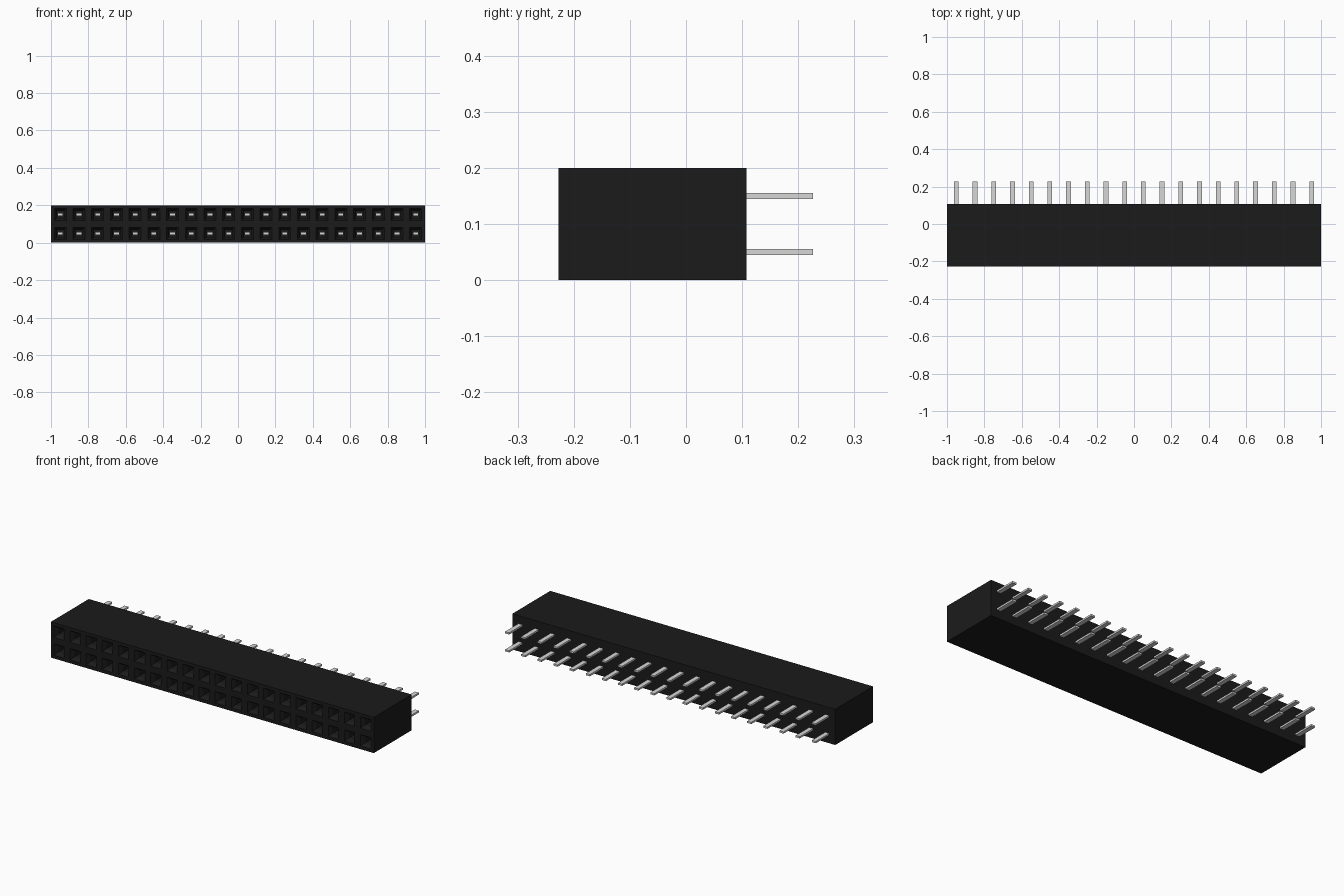
import bpy
import bmesh
from mathutils import Matrix, Vector

cube = bpy.data.objects.get("Cube")
if cube:
    bpy.data.objects.remove(cube, do_unlink=True)

COLS, ROWS, PITCH = 20, 2, 0.1
FRONT, BACK, PIN_END = -0.227, 0.108, 0.226
SOCKET_FLOOR = -0.02


def make_material(name, color):
    mat = bpy.data.materials.new(name)
    mat.use_nodes = True
    mat.diffuse_color = (*color, 1)
    mat.node_tree.nodes["Principled BSDF"].inputs["Base Color"].default_value = (*color, 1)
    return mat


def make_object(name, bm, mat):
    bm.normal_update()
    mesh = bpy.data.meshes.new(name)
    bm.to_mesh(mesh)
    bm.free()
    mesh.materials.append(mat)
    obj = bpy.data.objects.new(name, mesh)
    bpy.context.collection.objects.link(obj)
    return obj


black = make_material("black plastic", (0.011, 0.011, 0.011))
metal = make_material("pin metal", (0.68, 0.68, 0.68))

# Housing: front face divided into one cell per socket
bm = bmesh.new()
place = (Matrix.Translation((0, FRONT, ROWS * PITCH / 2))
         @ Matrix.Rotation(1.5707963, 4, 'X')
         @ Matrix.Diagonal((1, ROWS / COLS, 1, 1)))
bmesh.ops.create_grid(bm, x_segments=COLS, y_segments=ROWS, size=1, matrix=place)
cells = bm.faces[:]

# Outer walls and closed back
rim = [e for e in bm.edges if e.is_boundary]
for item in bmesh.ops.extrude_edge_only(bm, edges=rim)["geom"]:
    if isinstance(item, bmesh.types.BMVert):
        item.co.y = BACK
bmesh.ops.contextual_create(bm, geom=[e for e in bm.edges if e.is_boundary])
bmesh.ops.recalc_face_normals(bm, faces=bm.faces[:])

# Sockets: flat border, tapered lead-in, then a deep square hole
bmesh.ops.inset_individual(bm, faces=cells, thickness=0.018, depth=0, use_even_offset=True)
bm.normal_update()
bmesh.ops.inset_individual(bm, faces=cells, thickness=0.013, depth=-0.02, use_even_offset=True)
floors = bmesh.ops.extrude_discrete_faces(bm, faces=cells)["faces"]
for v in {v for f in floors for v in f.verts}:
    v.co.y = SOCKET_FLOOR
make_object("housing", bm, black)

# Flat contact pins, running from the floor of each socket out of the back
for row, label in enumerate(("lower_pins", "upper_pins")):
    bm = bmesh.new()
    y0 = SOCKET_FLOOR - 0.002
    for col in range(COLS):
        center = Vector(((col + 0.5) * PITCH - 1, (y0 + PIN_END) / 2, (row + 0.5) * PITCH))
        size = Matrix.Diagonal((0.025, PIN_END - y0, 0.01, 1))
        bmesh.ops.create_cube(bm, size=1, matrix=Matrix.Translation(center) @ size)
    make_object(label, bm, metal)
